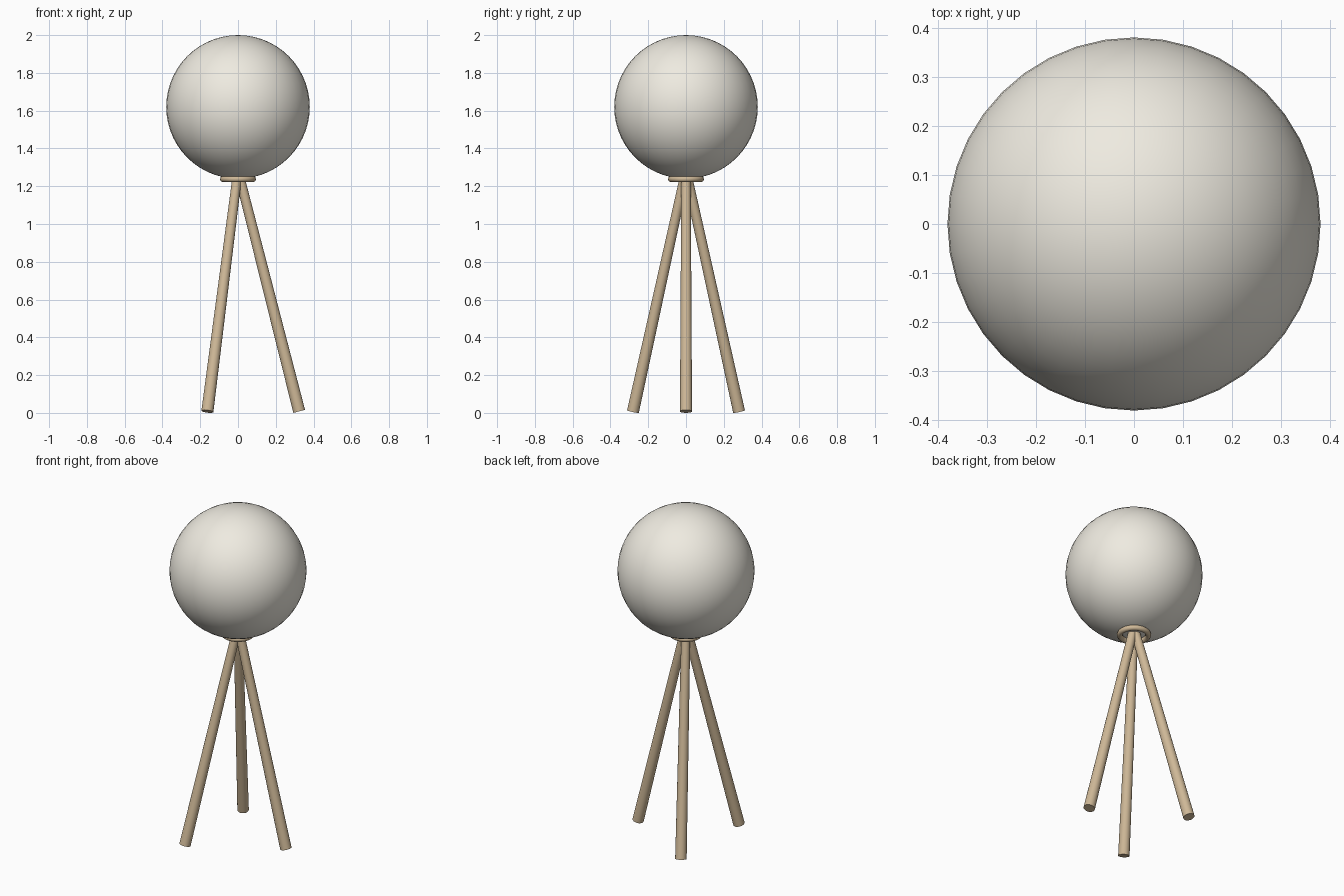
import bpy
from math import cos, sin, radians
from mathutils import Vector

if "Cube" in bpy.data.objects:
    bpy.data.objects.remove(bpy.data.objects["Cube"])


def material(name, rgb):
    m = bpy.data.materials.new(name)
    m.diffuse_color = (*rgb, 1)
    m.use_nodes = True
    m.node_tree.nodes["Principled BSDF"].inputs["Base Color"].default_value = m.diffuse_color
    return m


shade_mat = material("warm_white", (0.86, 0.83, 0.75))
wood_mat = material("light_wood", (0.62, 0.48, 0.31))


def finish(name, mat):
    ob = bpy.context.object
    ob.name = ob.data.name = name
    ob.data.materials.append(mat)
    bpy.ops.object.shade_smooth_by_angle(angle=radians(40))
    return ob


# Globe shade
bpy.ops.mesh.primitive_uv_sphere_add(segments=40, ring_count=28, radius=0.38,
                                     location=(0, 0, 1.62))
finish("globe_shade", shade_mat)

# Collar ring under the globe
bpy.ops.mesh.primitive_torus_add(major_radius=0.079, minor_radius=0.016,
                                 major_segments=40, minor_segments=12,
                                 location=(0, 0, 1.238))
finish("collar_ring", wood_mat)

# Three splayed, slightly tapered legs
for i in range(3):
    a = radians(120 * i)
    out = Vector((cos(a), sin(a), 0))
    foot = out * 0.324 + Vector((0, 0, 0.008))
    top = out * 0.01 + Vector((0, 0, 1.245))
    axis = top - foot
    bpy.ops.mesh.primitive_cone_add(vertices=20, radius1=0.032, radius2=0.025,
                                    depth=axis.length, location=(foot + top) / 2,
                                    rotation=axis.to_track_quat('Z', 'Y').to_euler())
    finish(f"leg_{i + 1}", wood_mat)
